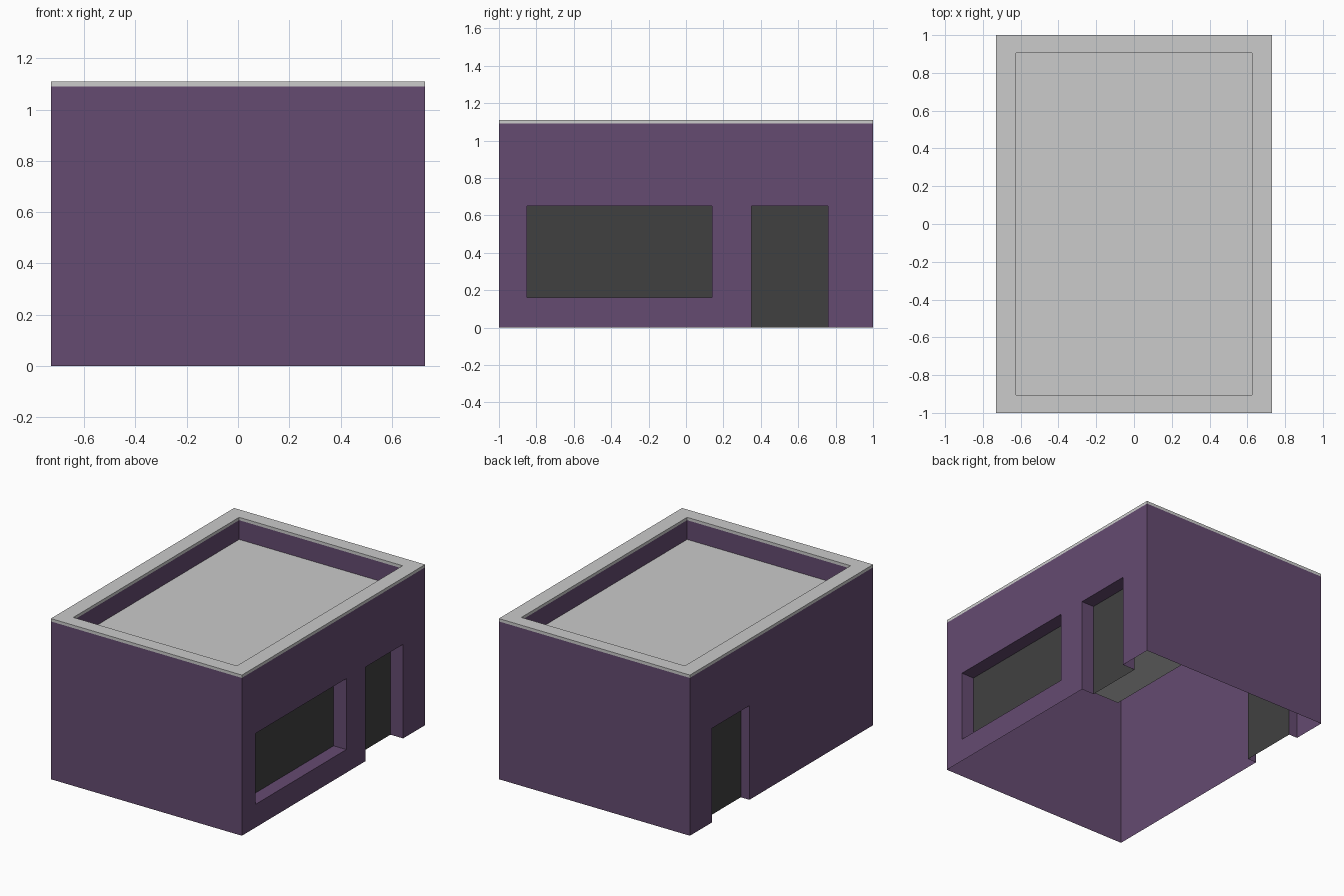
import bpy, bmesh
from mathutils import Vector

if "Cube" in bpy.data.objects:
    bpy.data.objects.remove(bpy.data.objects["Cube"])

# Main dimensions
X, Y = 0.73, 1.0            # outer half sizes
IX, IY = 0.625, 0.905       # inner half sizes of the parapet
WALL_TOP, CAP_TOP, ROOF_Z = 1.09, 1.11, 0.957
DOOR = (0.35, 0.76, 0.0, 0.65)       # y0, y1, z0, z1
WINDOW = (-0.85, 0.14, 0.16, 0.65)


def material(name, rgb):
    m = bpy.data.materials.new(name)
    m.diffuse_color = (*rgb, 1.0)
    m.use_nodes = True
    m.node_tree.nodes["Principled BSDF"].inputs["Base Color"].default_value = m.diffuse_color
    return m


purple = material("purple wall", (0.130, 0.070, 0.165))
grey = material("light grey", (0.597, 0.597, 0.597))
dark = material("dark grey", (0.051, 0.051, 0.051))


def quad(bm, pts, facing):
    """Add a quad whose normal points along the facing direction."""
    f = bm.faces.new([bm.verts.new(p) for p in pts])
    f.normal_update()
    if f.normal.dot(Vector(facing)) < 0:
        f.normal_flip()


def finish(bm, name, mat):
    bmesh.ops.remove_doubles(bm, verts=bm.verts, dist=1e-5)
    me = bpy.data.meshes.new(name)
    bm.to_mesh(me)
    bm.free()
    me.materials.append(mat)
    ob = bpy.data.objects.new(name, me)
    bpy.context.collection.objects.link(ob)
    return ob


def x_quad(bm, x, r, s):
    y0, y1, z0, z1 = r
    quad(bm, [(x, y0, z0), (x, y1, z0), (x, y1, z1), (x, y0, z1)], (s, 0, 0))


def y_quad(bm, y, x0, x1, z0, z1, s):
    quad(bm, [(x0, y, z0), (x1, y, z0), (x1, y, z1), (x0, y, z1)], (0, s, 0))


def z_quad(bm, z, x0, x1, y0, y1, s):
    quad(bm, [(x0, y0, z), (x1, y0, z), (x1, y1, z), (x0, y1, z)], (0, 0, s))


def side_wall(bm, s, openings, depth):
    """Long wall on side s, with recessed openings cut out of a grid of faces."""
    ys = sorted({-Y, Y, *[v for o in openings for v in o[:2]]})
    zs = sorted({0.0, WALL_TOP, *[v for o in openings for v in o[2:]]})
    for y0, y1 in zip(ys, ys[1:]):
        for z0, z1 in zip(zs, zs[1:]):
            cy, cz = (y0 + y1) / 2, (z0 + z1) / 2
            if not any(o[0] < cy < o[1] and o[2] < cz < o[3] for o in openings):
                x_quad(bm, s * X, (y0, y1, z0, z1), s)
    # Reveals around each opening
    a, b = s * X, s * (X - depth)
    for y0, y1, z0, z1 in openings:
        y_quad(bm, y0, a, b, z0, z1, 1)
        y_quad(bm, y1, a, b, z0, z1, -1)
        z_quad(bm, z1, a, b, y0, y1, -1)
        if z0 > 0:
            z_quad(bm, z0, a, b, y0, y1, 1)


# Outer walls, open underneath
bm = bmesh.new()
RIGHT_DEPTH, LEFT_DEPTH = 0.097, 0.066
side_wall(bm, 1, [WINDOW, DOOR], RIGHT_DEPTH)
side_wall(bm, -1, [DOOR], LEFT_DEPTH)
for s in (-1, 1):
    y_quad(bm, s * Y, -X, X, 0, WALL_TOP, s)
finish(bm, "outer_walls", purple)

# Inner faces of the parapet
bm = bmesh.new()
for s in (-1, 1):
    x_quad(bm, s * IX, (-IY, IY, ROOF_Z, WALL_TOP), -s)
    y_quad(bm, s * IY, -IX, IX, ROOF_Z, WALL_TOP, -s)
finish(bm, "parapet_inner", purple)

# Flat roof
bm = bmesh.new()
z_quad(bm, ROOF_Z, -IX, IX, -IY, IY, 1)
finish(bm, "roof", grey)

# Parapet cap: mitred rectangular ring
bm = bmesh.new()
corners = [(-1, -1), (1, -1), (1, 1), (-1, 1)]
for (ax, ay), (bx, by) in zip(corners, corners[1:] + corners[:1]):
    out = ((ax + bx) / 2, (ay + by) / 2, 0)
    for z, d in ((CAP_TOP, 1), (WALL_TOP, -1)):
        quad(bm, [(ax * X, ay * Y, z), (bx * X, by * Y, z),
                  (bx * IX, by * IY, z), (ax * IX, ay * IY, z)], (0, 0, d))
    for hx, hy, d in ((X, Y, 1), (IX, IY, -1)):
        quad(bm, [(ax * hx, ay * hy, WALL_TOP), (bx * hx, by * hy, WALL_TOP),
                  (bx * hx, by * hy, CAP_TOP), (ax * hx, ay * hy, CAP_TOP)],
             Vector(out) * d)
finish(bm, "parapet_cap", grey)

# Window and door panels at the back of the recesses
for name, s, rect, depth in (("window_pane", 1, WINDOW, RIGHT_DEPTH),
                             ("right_door", 1, DOOR, RIGHT_DEPTH),
                             ("left_door", -1, DOOR, LEFT_DEPTH)):
    bm = bmesh.new()
    x_quad(bm, s * (X - depth), rect, s)
    finish(bm, name, dark)
